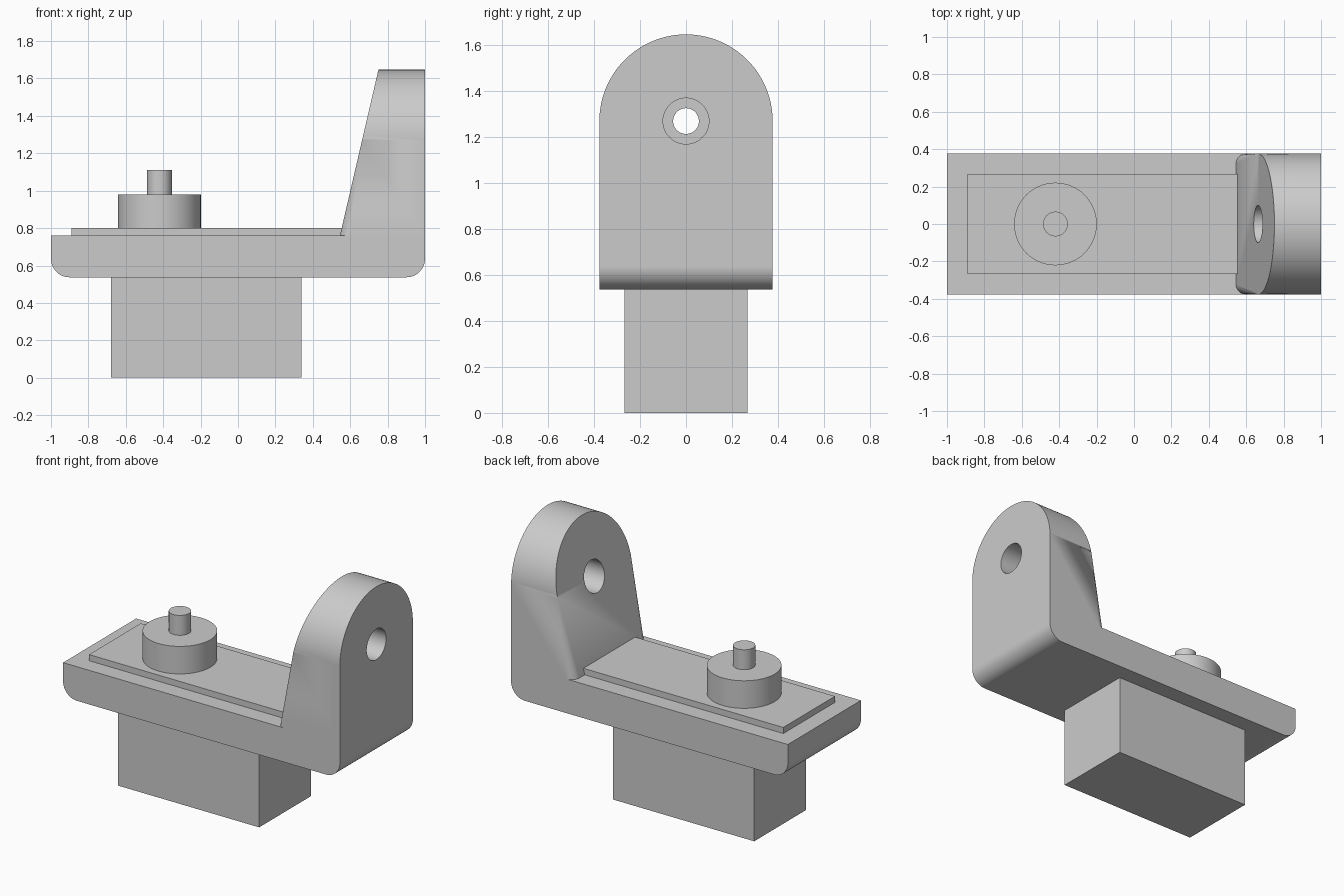
import bpy, bmesh, math
from mathutils import Matrix

cube = bpy.data.objects.get("Cube")
if cube:
    bpy.data.objects.remove(cube, do_unlink=True)

grey = bpy.data.materials.new("plain grey")
grey.use_nodes = True
colour = (0.6, 0.6, 0.6, 1)
grey.diffuse_color = colour
grey.node_tree.nodes["Principled BSDF"].inputs["Base Color"].default_value = colour

HALF = 0.377      # half width of the bracket
DECK = 0.76       # top of the base plate
EYE_Z = 1.27      # height of the pin hole


def finish(name, bm):
    bmesh.ops.recalc_face_normals(bm, faces=bm.faces[:])
    mesh = bpy.data.meshes.new(name)
    bm.to_mesh(mesh)
    bm.free()
    obj = bpy.data.objects.new(name, mesh)
    bpy.context.collection.objects.link(obj)
    mesh.materials.append(grey)
    return obj


def activate(obj):
    bpy.ops.object.select_all(action='DESELECT')
    obj.select_set(True)
    bpy.context.view_layer.objects.active = obj


def smooth(obj):
    activate(obj)
    bpy.ops.object.shade_smooth_by_angle(angle=math.radians(30))
    mod = obj.modifiers.new("even shading", 'WEIGHTED_NORMAL')
    mod.keep_sharp = True


def box_mesh(x0, x1, half_y, z0, z1):
    bm = bmesh.new()
    place = (Matrix.Translation(((x0 + x1) / 2, 0, (z0 + z1) / 2))
             @ Matrix.Diagonal((x1 - x0, 2 * half_y, z1 - z0, 1)))
    bmesh.ops.create_cube(bm, size=1, matrix=place)
    return bm


def cylinder(name, radius, x, z0, z1):
    bm = bmesh.new()
    bmesh.ops.create_cone(bm, cap_ends=True, segments=64, radius1=radius,
                          radius2=radius, depth=z1 - z0,
                          matrix=Matrix.Translation((x, 0, (z0 + z1) / 2)))
    smooth(finish(name, bm))


def loft(bm, rings):
    # Join closed vertex rings into a capped solid
    n = len(rings[0])
    for a, b in zip(rings, rings[1:]):
        for i in range(n):
            j = (i + 1) % n
            bm.faces.new((a[i], a[j], b[j], b[i]))
    bm.faces.new(rings[0])
    bm.faces.new(rings[-1])


# Lower block and raised deck panel
finish("lower_block", box_mesh(-0.68, 0.34, 0.267, 0, 0.54))
finish("deck_panel", box_mesh(-0.89, 0.58, 0.267, DECK - 0.01, 0.8))

# Base plate with rounded lower ends
bm = box_mesh(-1, 1, HALF, 0.537, DECK)
ends = [e for e in bm.edges if all(v.co.z < 0.6 for v in e.verts)
        and abs(e.verts[0].co.x - e.verts[1].co.x) < 0.01]
bmesh.ops.bevel(bm, geom=ends, offset=0.1, segments=12, profile=0.5, affect='EDGES')
smooth(finish("base_plate", bm))

# Arched upright with a sloping inner face and rounded inner rim
outline = [(HALF, DECK)]
steps = 64
for i in range(steps + 1):
    a = math.pi * i / steps
    outline.append((HALF * math.cos(a), EYE_Z + HALF * math.sin(a)))
outline.append((-HALF, DECK))
bm = bmesh.new()
inner = [bm.verts.new((0.545 + 0.232 * (z - DECK), y, z)) for y, z in outline]
outer = [bm.verts.new((1, y, z)) for y, z in outline]
loft(bm, [inner, outer])
rim = [bm.edges.get((a, b)) for a, b in zip(inner, inner[1:])]
bmesh.ops.bevel(bm, geom=rim, offset=0.055, segments=8, profile=0.5, affect='EDGES')
upright = finish("upright", bm)

# Pin hole: wide pockets from both sides with a narrow neck between
bm = bmesh.new()
rings = []
for x, r in [(0.5, 0.1), (0.815, 0.1), (0.815, 0.056),
             (0.845, 0.056), (0.845, 0.1), (1.1, 0.1)]:
    rings.append([bm.verts.new((x, r * math.cos(math.tau * i / 48),
                                EYE_Z + r * math.sin(math.tau * i / 48)))
                  for i in range(48)])
loft(bm, rings)
cutter = finish("hole_cutter", bm)
cutter.hide_render = True
cut = upright.modifiers.new("pin hole", 'BOOLEAN')
cut.operation = 'DIFFERENCE'
cut.solver = 'EXACT'
cut.object = cutter
activate(upright)
bpy.ops.object.modifier_apply(modifier=cut.name)
bpy.data.objects.remove(cutter, do_unlink=True)
smooth(upright)

# Round boss and its pin
cylinder("boss", 0.221, -0.42, DECK, 0.98)
cylinder("boss_pin", 0.066, -0.42, 0.97, 1.11)
